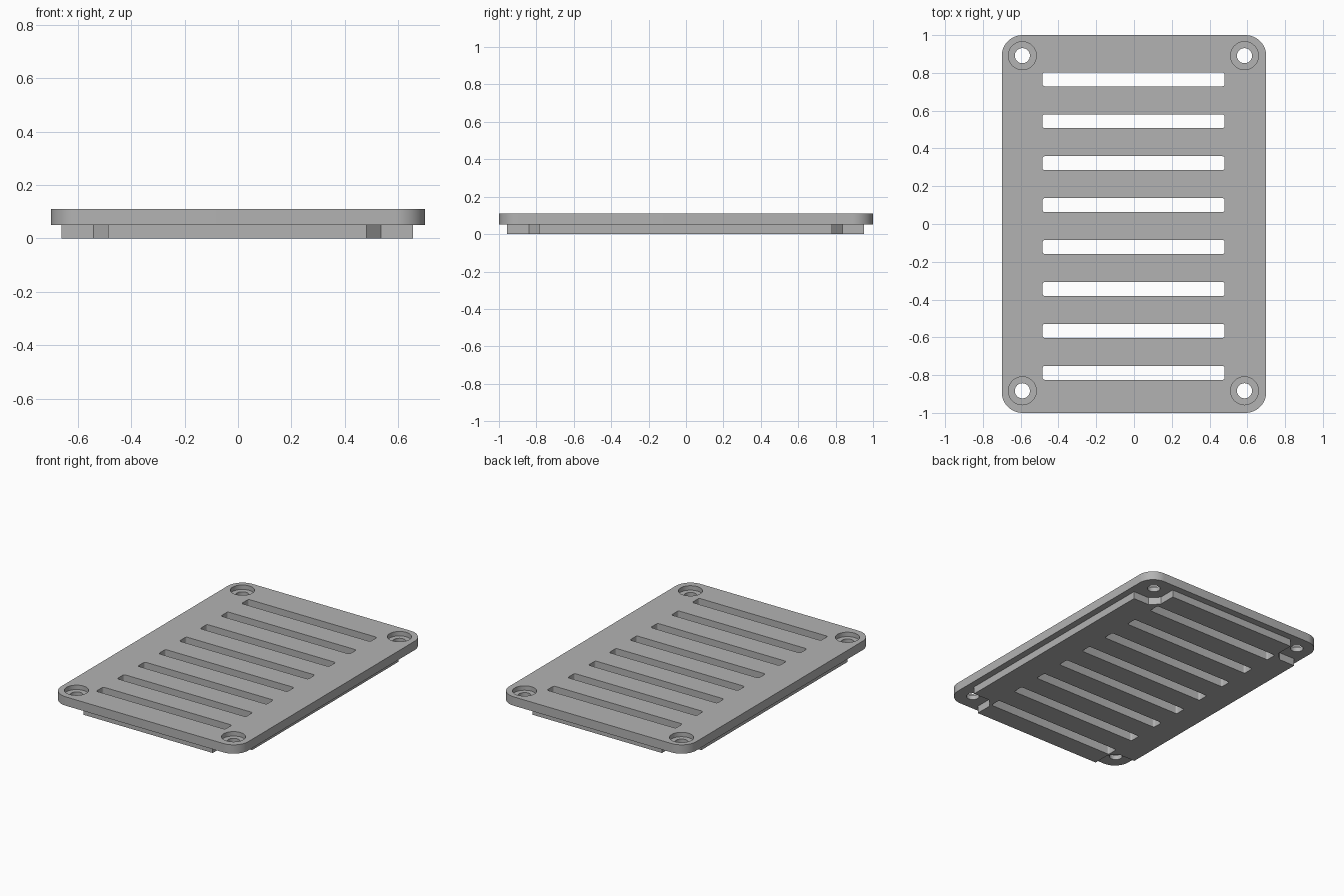
import bpy
import bmesh
from math import cos, sin, pi

default = bpy.data.objects.get("Cube")
if default:
    bpy.data.objects.remove(default, do_unlink=True)

grey = bpy.data.materials.new("mid_grey")
grey.use_nodes = True
colour = (0.45, 0.45, 0.45, 1)
grey.diffuse_color = colour
grey.node_tree.nodes["Principled BSDF"].inputs["Base Color"].default_value = colour


def rounded_rect(hx, hy, r, steps):
    """Outline of a rounded rectangle, counter-clockwise."""
    points = []
    for quarter, (sx, sy) in enumerate([(1, 1), (-1, 1), (-1, -1), (1, -1)]):
        for i in range(steps + 1):
            a = (quarter + i / steps) * pi / 2
            points.append((sx * (hx - r) + r * cos(a), sy * (hy - r) + r * sin(a)))
    return points


def circle(r, sides=48):
    return [(r * cos(2 * pi * i / sides), r * sin(2 * pi * i / sides)) for i in range(sides)]


def prism(name, outline, z0, z1, centres=((0, 0),)):
    """Extrude the outline from z0 to z1 at every centre, as one object."""
    bm = bmesh.new()
    for cx, cy in centres:
        low = [bm.verts.new((cx + x, cy + y, z0)) for x, y in outline]
        high = [bm.verts.new((cx + x, cy + y, z1)) for x, y in outline]
        bm.faces.new(low[::-1])
        bm.faces.new(high)
        for i in range(len(low)):
            j = (i + 1) % len(low)
            bm.faces.new((low[i], low[j], high[j], high[i]))
    mesh = bpy.data.meshes.new(name)
    bm.to_mesh(mesh)
    bm.free()
    mesh.materials.append(grey)
    obj = bpy.data.objects.new(name, mesh)
    bpy.context.collection.objects.link(obj)
    return obj


def combine(target, tool, operation):
    """Boolean the tool into the target, then discard the tool."""
    tool.hide_render = True
    mod = target.modifiers.new(tool.name, "BOOLEAN")
    mod.operation = operation
    mod.solver = "EXACT"
    mod.object = tool
    bpy.context.view_layer.objects.active = target
    bpy.ops.object.modifier_apply(modifier=mod.name)
    bpy.data.objects.remove(tool, do_unlink=True)


# Rounded cover plate
cover = prism("vent_cover", rounded_rect(0.7, 1.0, 0.11, 16), 0.05, 0.11)

# Locating block below, with chamfered notches at its corners
notch = [(0.658, 0.783), (0.538, 0.783), (0.484, 0.838), (0.484, 0.955)]
block_outline = []
for sx, sy in [(1, 1), (-1, 1), (-1, -1), (1, -1)]:
    corner = [(sx * x, sy * y) for x, y in notch]
    block_outline += corner if sx * sy > 0 else corner[::-1]
block = prism("locating_block", block_outline, 0.0, 0.065, [(-0.003, -0.002)])
combine(cover, block, "UNION")

# Eight ventilation slots through both layers
slot_centres = [(-0.002, 0.766 - 0.222 * i) for i in range(8)]
combine(cover, prism("slots", rounded_rect(0.482, 0.037, 0.012, 4), -0.1, 0.2, slot_centres),
        "DIFFERENCE")

# Counterbored screw holes at the corners
screw_centres = [(sx * 0.588 - 0.003, sy * 0.887 + 0.004) for sx in (-1, 1) for sy in (-1, 1)]
combine(cover, prism("screw_holes", circle(0.04), -0.1, 0.2, screw_centres), "DIFFERENCE")
combine(cover, prism("counterbores", circle(0.074), 0.08, 0.2, screw_centres), "DIFFERENCE")

# Smooth the rounded walls, keep the edges crisp
bpy.ops.object.select_all(action="DESELECT")
cover.select_set(True)
bpy.context.view_layer.objects.active = cover
bpy.ops.object.shade_smooth_by_angle(angle=pi / 6)
